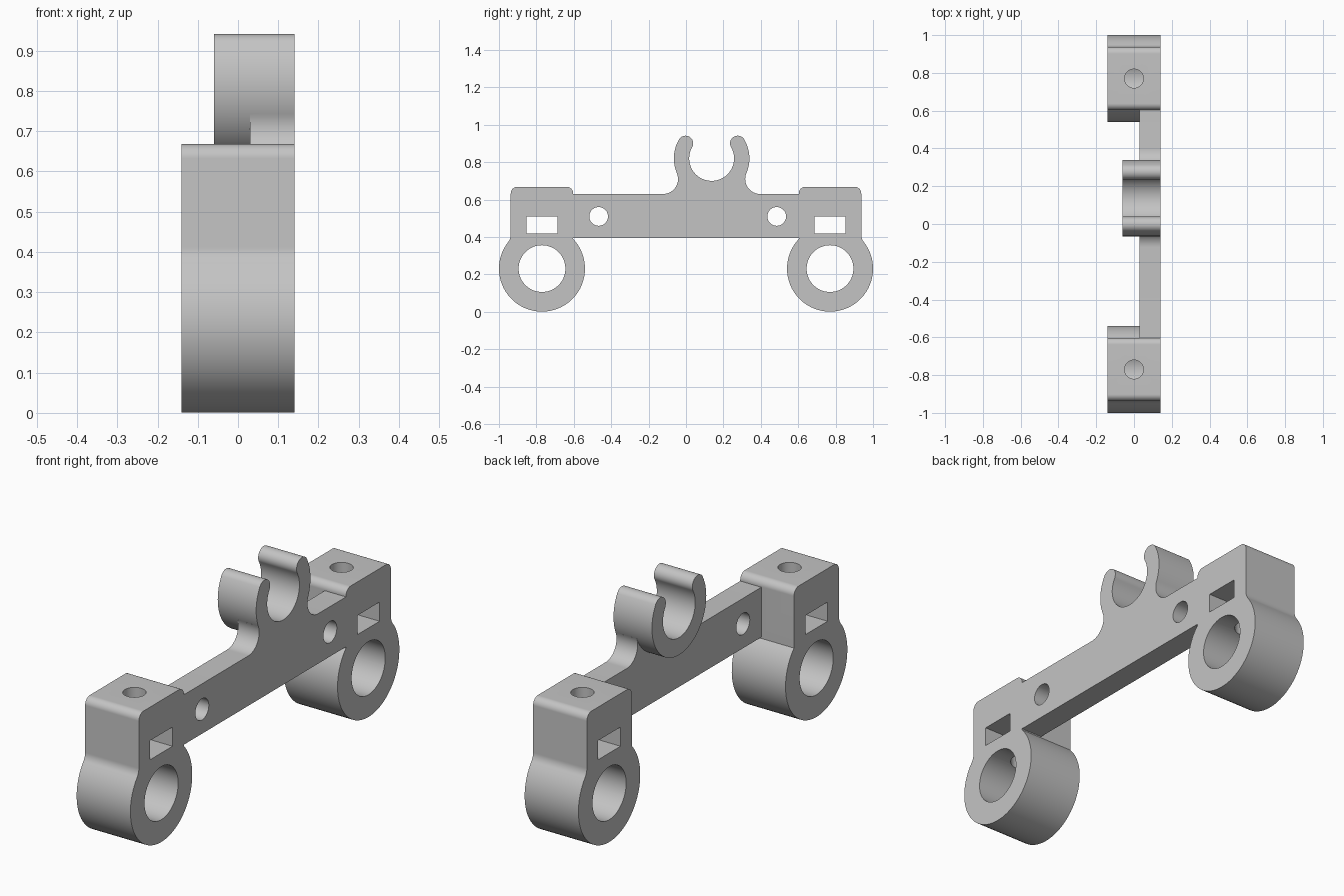
import bpy, bmesh
from math import sin, cos, radians, degrees, atan2, acos, sqrt

if "Cube" in bpy.data.objects:
    bpy.data.objects.remove(bpy.data.objects["Cube"], do_unlink=True)

grey = bpy.data.materials.new("light grey")
grey.use_nodes = True
colour = (0.55, 0.55, 0.55, 1)
grey.diffuse_color = colour
grey.node_tree.nodes["Principled BSDF"].inputs["Base Color"].default_value = colour

RIGHT, LEFT = -0.14, 0.14     # x limits of the full width
PLATE_X, CLIP_X = 0.03, -0.06  # inner x limits of the plate and the clip


def arc(cy, cz, r, start, end):
    """Points on an arc, about one every five degrees."""
    n = max(3, round(abs(end - start) / 5))
    angles = [radians(start + (end - start) * i / n) for i in range(n + 1)]
    return [(cy + r * cos(a), cz + r * sin(a)) for a in angles]


def prism(name, points, low, high, axis="x"):
    """Extrude an outline along x (outline in y, z) or along z (outline in x, y)."""
    bm = bmesh.new()
    place = (lambda a, b: (low, a, b)) if axis == "x" else (lambda a, b: (a, b, low))
    face = bm.faces.new([bm.verts.new(place(a, b)) for a, b in points])
    made = bmesh.ops.extrude_face_region(bm, geom=[face])["geom"]
    d = high - low
    bmesh.ops.translate(bm, vec=(d, 0, 0) if axis == "x" else (0, 0, d),
                        verts=[v for v in made if isinstance(v, bmesh.types.BMVert)])
    bmesh.ops.remove_doubles(bm, verts=bm.verts, dist=1e-5)
    bmesh.ops.recalc_face_normals(bm, faces=bm.faces)
    mesh = bpy.data.meshes.new(name)
    bm.to_mesh(mesh)
    bm.free()
    mesh.materials.append(grey)
    obj = bpy.data.objects.new(name, mesh)
    bpy.context.collection.objects.link(obj)
    return obj


def combine(body, tool, operation):
    """Apply a boolean to the body and remove the tool."""
    bpy.context.view_layer.objects.active = body
    mod = body.modifiers.new(operation, "BOOLEAN")
    mod.operation, mod.solver, mod.object = operation, "EXACT", tool
    bpy.ops.object.modifier_apply(modifier=mod.name)
    bpy.data.objects.remove(tool, do_unlink=True)


# Plate with the flared neck under the clip
CY, CZ, OUTER, INNER = 0.137, 0.82, 0.202, 0.12
FLARE, TOP, BOTTOM = 0.08, 0.63, 0.395
rise = CZ - (TOP + FLARE)
reach = sqrt((OUTER + FLARE) ** 2 - rise ** 2)
tilt = degrees(atan2(rise, reach))
neck = arc(CY - reach, TOP + FLARE, FLARE, -90, tilt)
neck += arc(CY, CZ, (OUTER + INNER) / 2, 180 + tilt, 360 - tilt)
neck += arc(CY + reach, TOP + FLARE, FLARE, 180 - tilt, 270)
bracket = prism("bracket", [(0.62, BOTTOM), (-0.62, BOTTOM), (-0.62, TOP)] + neck
                + [(0.62, TOP)], PLATE_X, LEFT)

# Open clip with rounded tips
mid, tip = (OUTER + INNER) / 2, (OUTER - INNER) / 2
lift = 30
ty, tz = mid * cos(radians(lift)), mid * sin(radians(lift))
outline = arc(CY, CZ, OUTER, 180 - lift, 360 + lift)
outline += arc(CY + ty, CZ + tz, tip, lift, lift + 180)[1:]
outline += arc(CY, CZ, INNER, 360 + lift, 180 - lift)[1:]
outline += arc(CY - ty, CZ + tz, tip, -lift, 180 - lift)[1:-1]
combine(bracket, prism("clip", outline, CLIP_X, LEFT), "UNION")

# End blocks, each blending into a ring
RY, RZ, RING, BORE = 0.77, 0.231, 0.23, 0.125
HALF, HIGH, ROUND, BLEND = 0.167, 0.668, 0.035, 0.06
blend_z = sqrt((RING + BLEND) ** 2 - (HALF + BLEND) ** 2)
turn = degrees(atan2(blend_z, HALF + BLEND))
inner = degrees(acos(-HALF / RING)) - 360
profile = arc(ROUND - HALF, HIGH - ROUND, ROUND, 180, 90)
profile += arc(HALF - ROUND, HIGH - ROUND, ROUND, 90, 0)
profile += arc(HALF + BLEND, RZ + blend_z, BLEND, 180, 180 + turn)
profile += arc(0, RZ, RING, turn, inner)[1:]
for side in (-1, 1):
    points = [(side * (RY + u), z) for u, z in profile]
    combine(bracket, prism("end_block", points, RIGHT, LEFT), "UNION")

# Bores, nut slots, screw holes and plate holes
for side, hole_y in ((-1, -0.467), (1, 0.485)):
    y = side * RY
    slot = [(y - 0.083, 0.42), (y + 0.083, 0.42), (y + 0.083, 0.51), (y - 0.083, 0.51)]
    cutters = [
        prism("bore", arc(y, RZ, BORE, 0, 355), -0.3, 0.3),
        prism("nut_slot", slot, -0.3, 0.3),
        prism("screw_hole", arc(0, y, 0.05, 0, 355), RZ, 0.8, "z"),
        prism("plate_hole", arc(hole_y, 0.51, 0.05, 0, 355), -0.3, 0.3),
    ]
    for cutter in cutters:
        combine(bracket, cutter, "DIFFERENCE")

# Smooth curves, sharp edges
bpy.ops.object.select_all(action="DESELECT")
bracket.select_set(True)
bpy.context.view_layer.objects.active = bracket
bpy.ops.object.shade_smooth_by_angle(angle=radians(30))
